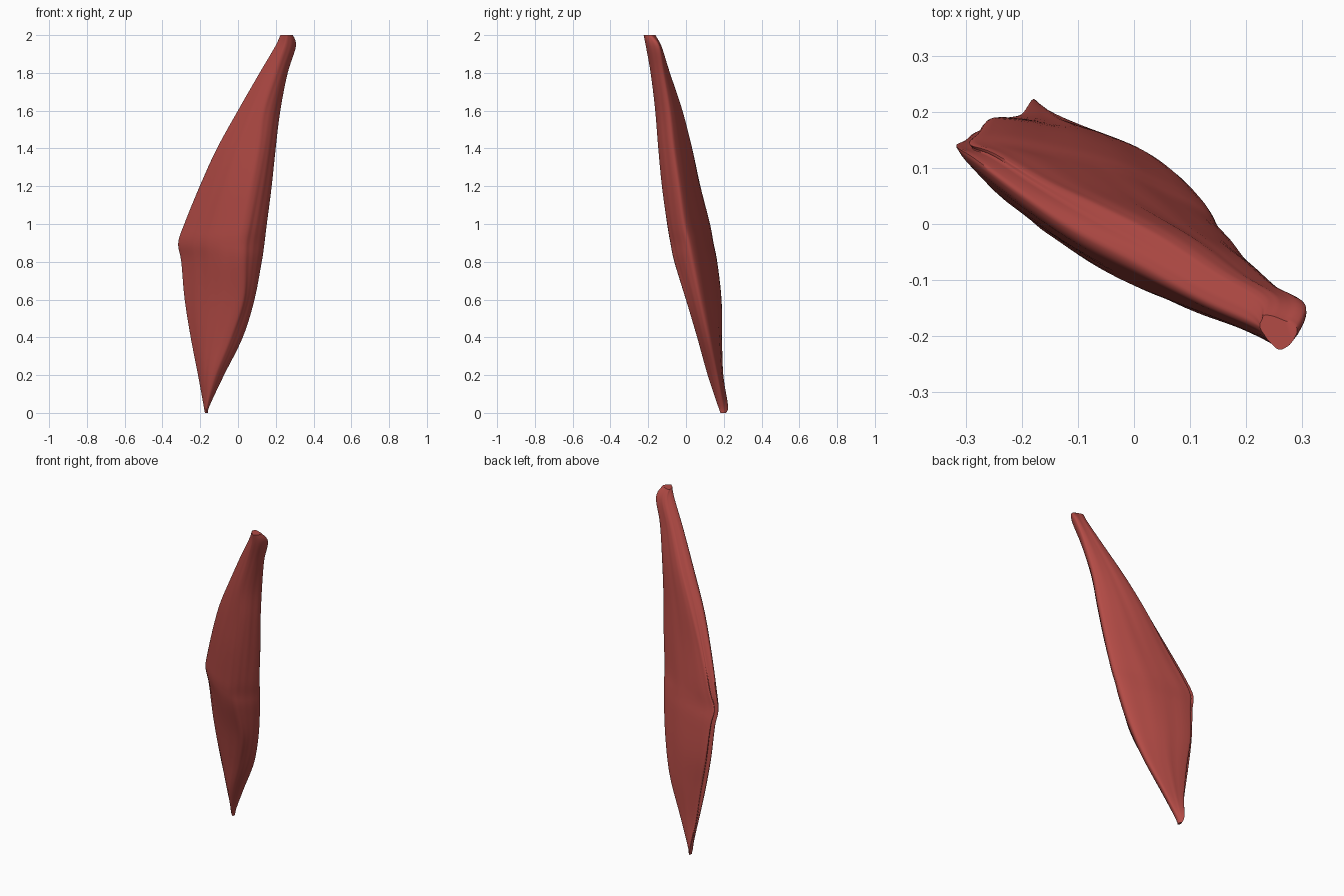
import bpy
import bmesh
import math
from mathutils import Vector

cube = bpy.data.objects.get("Cube")
if cube:
    bpy.data.objects.remove(cube, do_unlink=True)

RINGS_PER_SPAN = 6
STEPS_PER_SPAN = 8
CUT_TOP = .95

# Key sections of the belly: height, then left edge, right edge,
# front crest and back corner as x, y pairs
SECTIONS = [
    (0, -.175, .195, -.16, .2, -.165, .182, -.17, .212),
    (.04, -.182, .2, -.15, .195, -.165, .168, -.18, .222),
    (.2, -.21, .18, -.075, .165, -.13, .115, -.195, .197),
    (.4, -.247, .165, .022, .125, -.06, .06, -.215, .19),
    (.6, -.276, .15, .08, .085, 0, 0, -.245, .188),
    (.8, -.294, .135, .118, .045, 0, -.06, -.258, .165),
    (.9, -.31, .125, .132, .025, 0, -.08, -.27, .145),
    (1, -.28, .1, .145, 0, .02, -.097, -.22, .125),
    (1.2, -.2, .04, .172, -.03, .06, -.125, -.13, .075),
    (1.4, -.11, -.02, .195, -.06, .1, -.145, -.04, .033),
    (1.6, 0, -.075, .222, -.085, .13, -.162, .06, -.018),
    (1.8, .115, -.135, .262, -.12, .2, -.187, .16, -.085),
    (1.94, .197, -.17, .306, -.145, .25, -.212, .235, -.13),
    (2, .225, -.185, .29, -.185, .26, -.224, .235, -.162),
]


def spline(points, steps, closed=False):
    """Smooth curve running through all the given points."""
    if closed:
        padded = [points[-1]] + points + points[:2]
    else:
        padded = [points[0]] + points + [points[-1]]
    result = []
    for a, b, c, d in zip(padded, padded[1:], padded[2:], padded[3:]):
        for i in range(steps):
            t = i / steps
            result.append(b + (c - a) * (t / 2)
                          + (a * 2 - b * 5 + c * 4 - d) * (t * t / 2)
                          + (b * 3 - a - c * 3 + d) * (t ** 3 / 2))
    return result if closed else result + [points[-1]]


def bulge(start, end, amount):
    """Midpoint of a span, pushed outward from the section."""
    span = end - start
    return (start + end) / 2 + Vector((span.y, -span.x, 0)) * amount


def section_ring(row):
    """Rounded section; the left edge is flat low down and rounded above."""
    z = row[0]
    left, right, front, back = (Vector((row[i], row[i + 1], z)) for i in (1, 3, 5, 7))
    edge_bulge = 0 if z < CUT_TOP else .12
    return spline([left, bulge(left, front, .08), front, bulge(front, right, .18),
                   right, bulge(right, back, .06), back, bulge(back, left, edge_bulge)],
                  STEPS_PER_SPAN, closed=True)


def add_fibres(ring):
    """Shallow lengthwise grooves that drift slowly around the belly."""
    centre = sum(ring, Vector()) / len(ring)
    size = max((p - centre).length for p in ring)
    z = centre.z
    grooved = []
    for i, p in enumerate(ring):
        u = math.tau * i / len(ring)
        wave = math.sin(9 * u + 2 * z) + .6 * math.sin(17 * u - 3 * z)
        grooved.append(p + (centre - p).normalized() * wave * size * .007)
    return grooved


# Loft smooth columns through the key sections
columns = [spline(list(col), RINGS_PER_SPAN)
           for col in zip(*[section_ring(row) for row in SECTIONS])]
rings = [add_fibres(list(ring)) for ring in zip(*columns)]

bm = bmesh.new()
loops = [[bm.verts.new(p) for p in ring] for ring in rings]
for low, high in zip(loops, loops[1:]):
    for i in range(len(low)):
        j = (i + 1) % len(low)
        bm.faces.new((low[i], low[j], high[j], high[i]))
bm.faces.new(loops[0][::-1])
bm.faces.new(loops[-1])
bmesh.ops.recalc_face_normals(bm, faces=bm.faces[:])
mesh = bpy.data.meshes.new("muscle_belly")
bm.to_mesh(mesh)
bm.free()

# Muscle colour
red = bpy.data.materials.new("muscle_red")
red.use_nodes = True
colour = (.45, .07, .06, 1)
red.diffuse_color = colour
red.node_tree.nodes["Principled BSDF"].inputs["Base Color"].default_value = colour
mesh.materials.append(red)

muscle = bpy.data.objects.new("muscle_belly", mesh)
bpy.context.collection.objects.link(muscle)
bpy.ops.object.select_all(action="DESELECT")
muscle.select_set(True)
bpy.context.view_layer.objects.active = muscle
bpy.ops.object.shade_smooth_by_angle(angle=math.radians(50))
